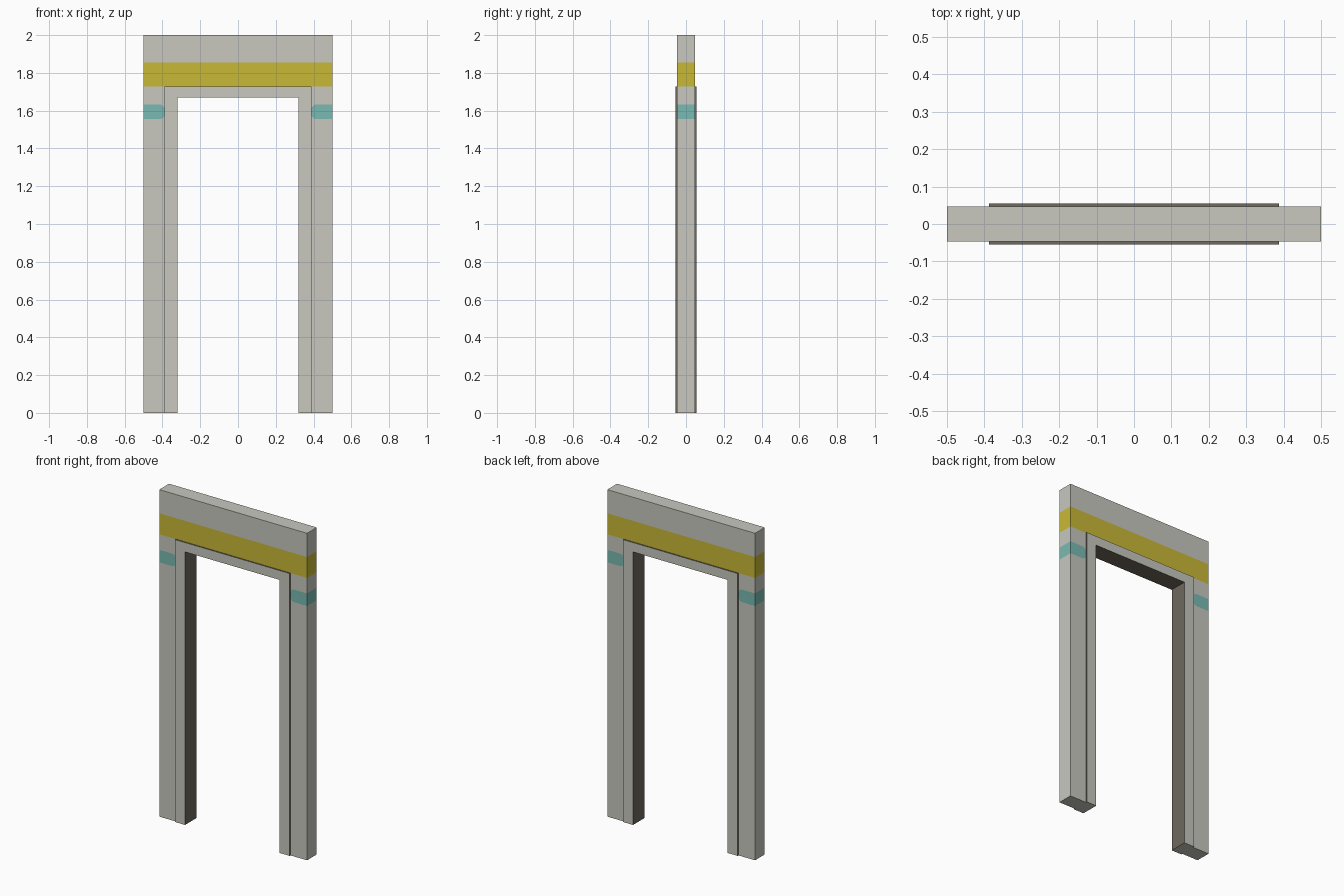
import bpy, bmesh, math
from mathutils import Vector

if "Cube" in bpy.data.objects:
    bpy.data.objects.remove(bpy.data.objects["Cube"])

W, H = 0.5, 2.0                      # outer half width, height
FX, FZ = 0.388, 1.727                # trim outer edge
OX, OZ = 0.32, 1.67                  # door opening
WALL_Y, TRIM_Y = 0.047, 0.055        # half depths
YELLOW_TOP = 1.855
TEAL_LO, TEAL_HI = 1.555, 1.632
R = 0.028                            # rounding of teal band ends


def material(name, rgb):
    lin = [c / 255 / 12.92 if c < 11 else ((c / 255 + 0.055) / 1.055) ** 2.4 for c in rgb]
    m = bpy.data.materials.new(name)
    m.diffuse_color = (*lin, 1)
    m.use_nodes = True
    m.node_tree.nodes["Principled BSDF"].inputs["Base Color"].default_value = m.diffuse_color
    return m


grey = material("light grey", (200, 200, 192))
yellow = material("mustard yellow", (201, 185, 55))
teal = material("soft teal", (122, 186, 178))
brown = material("dark taupe", (111, 105, 94))


def arch(ox, oz, ix, iz, hy):
    """Upside-down U outline extruded along y."""
    bm = bmesh.new()
    pts = [(-ox, 0), (-ix, 0), (-ix, iz), (ix, iz), (ix, 0), (ox, 0), (ox, oz), (-ox, oz)]
    f = bm.faces.new([bm.verts.new((x, -hy, z)) for x, z in pts])
    ext = bmesh.ops.extrude_face_region(bm, geom=[f])
    verts = [v for v in ext["geom"] if isinstance(v, bmesh.types.BMVert)]
    bmesh.ops.translate(bm, verts=verts, vec=(0, 2 * hy, 0))
    bmesh.ops.recalc_face_normals(bm, faces=bm.faces)
    return bm


def cut(bm, faces, co, no):
    geom = set(faces)
    for f in faces:
        geom.update(f.edges)
        geom.update(f.verts)
    bmesh.ops.bisect_plane(bm, geom=list(geom), plane_co=co, plane_no=no, dist=1e-5)


def finish(bm, name, mats):
    me = bpy.data.meshes.new(name)
    bm.to_mesh(me)
    bm.free()
    for m in mats:
        me.materials.append(m)
    bpy.context.collection.objects.link(bpy.data.objects.new(name, me))


# Wall surround with painted bands
bm = arch(W, H, FX, FZ, WALL_Y)
for z in (FZ, YELLOW_TOP, TEAL_LO, TEAL_HI):
    cut(bm, bm.faces[:], (0, 0, z), (0, 0, 1))


def in_band(f):
    return TEAL_LO < f.calc_center_median().z < TEAL_HI


# tangent planes that round the inner ends of the teal bands
corners = []
for s in (-1, 1):
    for t, zc in ((1, TEAL_HI - R), (-1, TEAL_LO + R)):
        for a in (22.5, 45, 67.5):
            n = Vector((-s * math.cos(math.radians(a)), 0, t * math.sin(math.radians(a))))
            corners.append((s, Vector((s * (FX + R), 0, zc)) + n * R, n))
for s, co, n in corners:
    faces = [f for f in bm.faces if in_band(f) and abs(f.normal.y) > 0.9
             and f.calc_center_median().x * s > 0]
    cut(bm, faces, co, n)

# drop faces hidden behind the trim
hidden = [f for f in bm.faces if abs(f.normal.y) < 0.1
          and abs(f.calc_center_median().x) < FX + 0.001
          and 0.01 < f.calc_center_median().z < FZ + 0.001]
bmesh.ops.delete(bm, geom=hidden, context="FACES")

for f in bm.faces:
    c = f.calc_center_median()
    if FZ < c.z < YELLOW_TOP:
        f.material_index = 1
    elif in_band(f) and all((c - co).dot(n) <= 0 for s, co, n in corners if s * c.x > 0):
        f.material_index = 2
finish(bm, "wall_surround", [grey, yellow, teal])

# Door trim: grey faces, dark edges and reveal
bm = arch(FX, FZ, OX, OZ, TRIM_Y)
for f in bm.faces:
    if abs(f.normal.y) < 0.5 and f.calc_center_median().z > 0.01:
        f.material_index = 1
finish(bm, "door_trim", [grey, brown])
